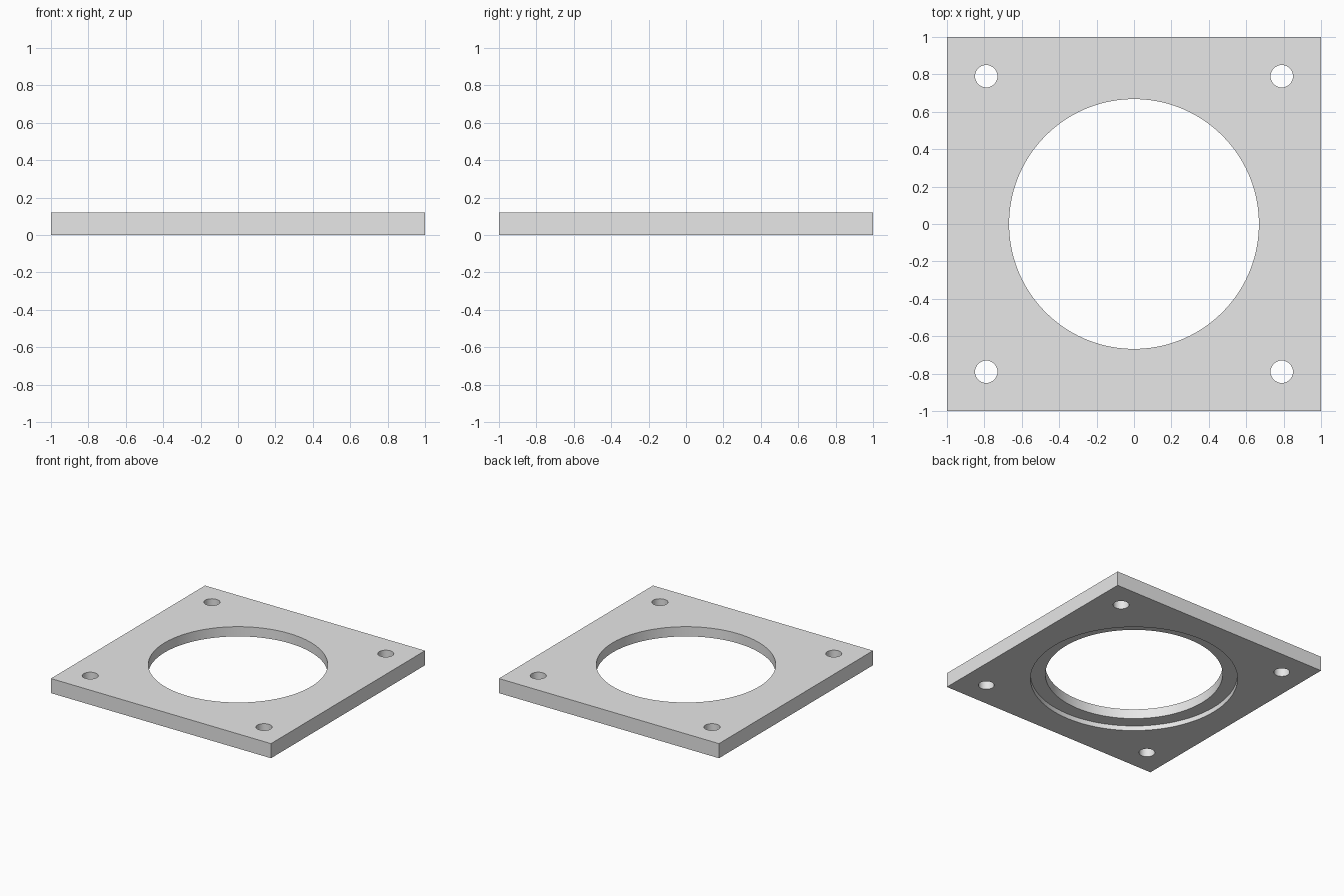
import bpy
import math

cube = bpy.data.objects.get("Cube")
if cube:
    bpy.data.objects.remove(cube, do_unlink=True)

THICKNESS = 0.12
BORE_RADIUS = 0.668
RECESS_RADIUS = 0.78
RECESS_DEPTH = 0.04
HOLE_RADIUS = 0.06
HOLE_OFFSET = 0.79

grey = bpy.data.materials.new("plain grey")
grey.use_nodes = True
grey.diffuse_color = (0.8, 0.8, 0.8, 1)
grey.node_tree.nodes["Principled BSDF"].inputs["Base Color"].default_value = (0.8, 0.8, 0.8, 1)

# Square plate
bpy.ops.mesh.primitive_cube_add(size=1, location=(0, 0, THICKNESS / 2))
plate = bpy.context.object
plate.name = "mounting_plate"
plate.scale = (2, 2, THICKNESS)
bpy.ops.object.transform_apply(location=True, rotation=False, scale=True)
plate.data.materials.append(grey)


def drill(name, radius, x, y, top, sides):
    """Cut a round hole from below the plate up to the height top."""
    bottom = -0.1
    bpy.ops.mesh.primitive_cylinder_add(
        vertices=sides, radius=radius, depth=top - bottom,
        location=(x, y, (top + bottom) / 2))
    cutter = bpy.context.object
    cutter.name = name
    cutter.hide_render = True
    cutter.data.materials.append(grey)
    bpy.context.view_layer.objects.active = plate
    cut = plate.modifiers.new(name, 'BOOLEAN')
    cut.operation = 'DIFFERENCE'
    cut.solver = 'EXACT'
    cut.object = cutter
    bpy.ops.object.modifier_apply(modifier=cut.name)
    bpy.data.objects.remove(cutter, do_unlink=True)


# Shallow recess in the underside, then the central bore
drill("recess_cutter", RECESS_RADIUS, 0, 0, RECESS_DEPTH, 96)
drill("bore_cutter", BORE_RADIUS, 0, 0, THICKNESS + 0.1, 96)

# Corner screw holes
for sx in (-1, 1):
    for sy in (-1, 1):
        drill("screw_hole_cutter", HOLE_RADIUS, sx * HOLE_OFFSET, sy * HOLE_OFFSET,
              THICKNESS + 0.1, 32)

# Smooth round walls, sharp rims
bpy.ops.object.select_all(action='DESELECT')
plate.select_set(True)
bpy.context.view_layer.objects.active = plate
bpy.ops.object.shade_smooth_by_angle(angle=math.radians(30))
